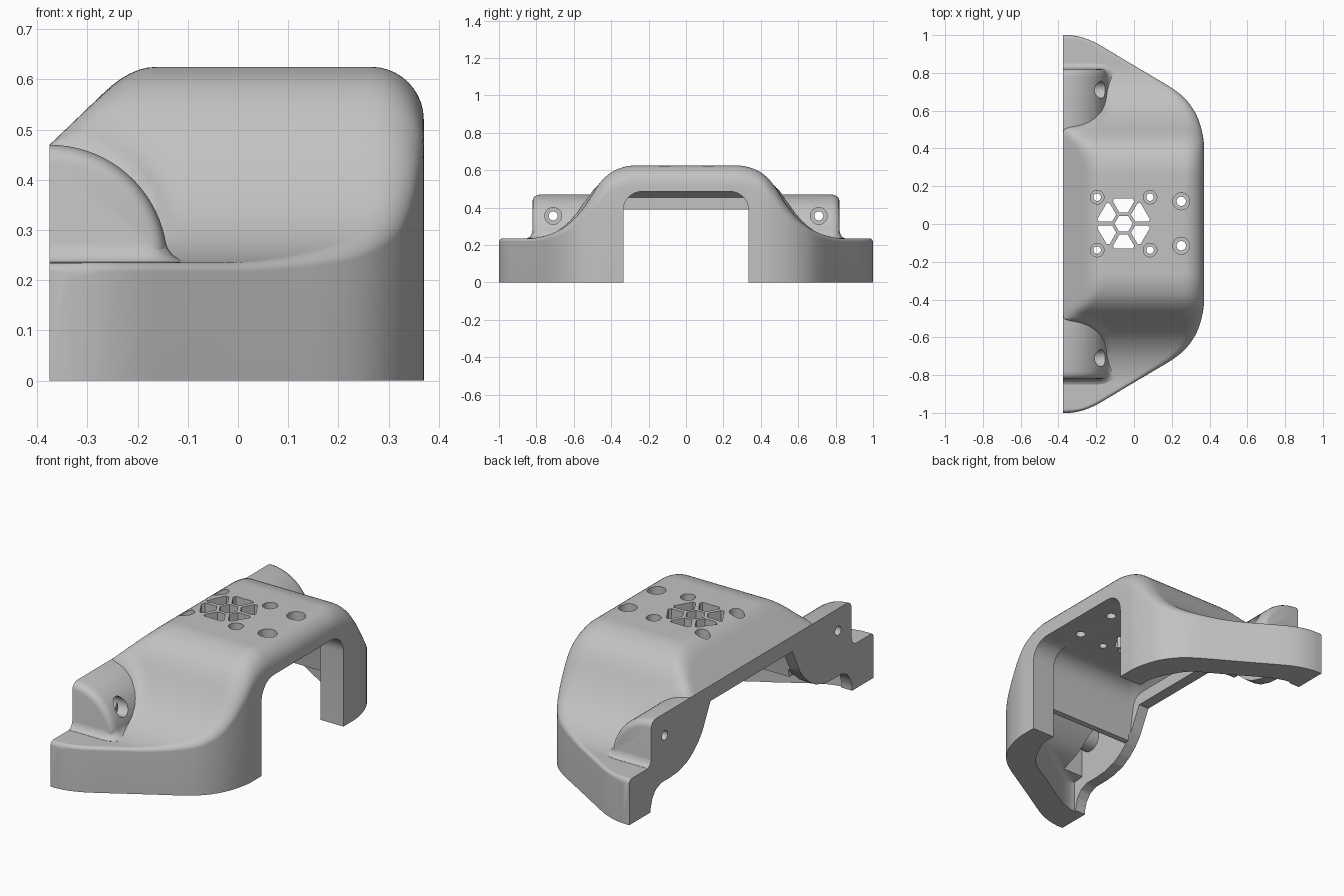
import bpy, bmesh, math

cube = bpy.data.objects.get("Cube")
if cube:
    bpy.data.objects.remove(cube, do_unlink=True)

grey = bpy.data.materials.new("matte grey")
grey.use_nodes = True
GREY = (0.54, 0.54, 0.54, 1)
grey.diffuse_color = GREY
grey.node_tree.nodes["Principled BSDF"].inputs["Base Color"].default_value = GREY


def curve(table, t):
    """Smooth interpolation through (t, value) points."""
    t = min(max(t, table[0][0]), table[-1][0])
    n = len(table)
    k = max(i for i in range(n - 1) if table[i][0] <= t)

    def slope(i):
        a, b = table[max(i - 1, 0)], table[min(i + 1, n - 1)]
        if 0 < i < n - 1 and (table[i][1] - a[1]) * (b[1] - table[i][1]) <= 0:
            return 0
        return (b[1] - a[1]) / (b[0] - a[0])
    (t0, v0), (t1, v1) = table[k], table[k + 1]
    h, s = t1 - t0, (t - t0) / (t1 - t0)
    return (v0 * (1 + 2 * s) * (1 - s) ** 2 + slope(k) * h * s * (1 - s) ** 2
            + v1 * s * s * (3 - 2 * s) + slope(k + 1) * h * s * s * (s - 1))


def blend(a, b, k):
    """Size of a fillet where two heights meet."""
    h = max(k - abs(a - b), 0) / k
    return h * h * k / 4


def make(name, rings):
    """Closed loft through rings of equal length."""
    bm = bmesh.new()
    loops = [[bm.verts.new(p) for p in ring] for ring in rings]
    for a, b in zip(loops, loops[1:]):
        for i in range(len(a)):
            j = (i + 1) % len(a)
            bm.faces.new((a[i], a[j], b[j], b[i]))
    bm.faces.new(loops[0])
    bm.faces.new(loops[-1])
    bmesh.ops.recalc_face_normals(bm, faces=bm.faces)
    mesh = bpy.data.meshes.new(name)
    bm.to_mesh(mesh)
    bm.free()
    mesh.materials.append(grey)
    ob = bpy.data.objects.new(name, mesh)
    bpy.context.collection.objects.link(ob)
    return ob


def prism(name, pts, axis, lo, hi):
    """Extrude a 2D outline along x (points are y, z) or z (points are x, y)."""
    put = (lambda p, d: (d, p[0], p[1])) if axis == "x" else (lambda p, d: (p[0], p[1], d))
    return make(name, [[put(p, d) for p in pts] for d in (lo, hi)])


def arc(cx, cy, rx, ry, start, end, n):
    return [(cx + rx * math.cos(math.radians(start + (end - start) * i / n)),
             cy + ry * math.sin(math.radians(start + (end - start) * i / n))) for i in range(n + 1)]


def circle(cx, cy, r):
    return arc(cx, cy, r, r, 0, 360, 28)[:-1]


def boolean(target, other, op):
    mod = target.modifiers.new("cut", "BOOLEAN")
    mod.operation, mod.object, mod.solver = op, other, "EXACT"
    bpy.context.view_layer.objects.active = target
    bpy.ops.object.modifier_apply(modifier=mod.name)
    bpy.data.objects.remove(other, do_unlink=True)


def lug_fillet(x, a, z):
    """Soft valley between the main body and a lug."""
    d = x + .375
    lug = .235 + math.sqrt(.235 ** 2 - d * d) if d < .225 else .303 - 3.3 * (d - .225)
    return blend(z, lug, .09) * min(1, max(0, (.68 - a) / .12))


def section(y, plan, height, x0, z_back, z_low, radius, lugs):
    """Cross-section at y: sloped back edge, flat top, rounded outer edge."""
    a = abs(y)
    xo, zt = curve(plan, a), curve(height, a)
    d = (curve(plan, a + 0.005) - curve(plan, a - 0.005)) / 0.01
    r = radius(zt)
    rx = min(r * math.hypot(1, d), 0.8 * (xo - x0))
    top = [(x0 + (xo - rx - x0) * i / 36, 0) for i in range(37)]
    top += [(x, r - z) for x, z in arc(xo - rx, 0, rx, r, 90, 0, 10)[1:]]
    pts = []
    for x, drop in top:
        z = zt + (lug_fillet(x, a, zt) if lugs else 0)
        slope = z_back + 0.96 * (x - x0)
        pts.append((x, y, min(z, slope) - blend(z, slope, .05) - drop))
    return [(x0, y, z_low)] + pts + [(xo, y, z_low)]


def mirrored(ys):
    return [-y for y in ys] + [y for y in reversed(ys) if y > 0]


# Outer body: plan outline and S-shaped top line, as functions of distance from centre
outer_plan = [(0, .37), (.2, .37), (.42, .37), (.48, .362), (.55, .342), (.61, .312), (.67, .264),
              (.72, .2), (.78, .1), (.86, -.035), (.92, -.135), (.96, -.205), (.985, -.265),
              (.996, -.31), (1, -.34)]
outer_top = [(0, .625), (.27, .625), (.33, .617), (.39, .594), (.44, .555), (.48, .505), (.51, .456),
             (.55, .397), (.6, .338), (.66, .29), (.72, .26), (.78, .242), (.84, .235),
             (.98, .235), (.992, .231), (1, .22)]
ys = [1, .998, .995, .99, .985, .978, .97, .96, .95, .935] + [.92 - .014 * i for i in range(50)] + [.15, 0]
body = make("bracket_shell", [
    section(y, outer_plan, outer_top, -.375, .47, 0,
            lambda z: .018 + .087 * min(1, max(0, (z - .235) / .3)), True) for y in mirrored(ys)])

# Rounded screw lugs on both ends of the back edge, with a flared skirt at the foot
lug_profile = [(-.375, .15)] + arc(-.375, .235, .235, .235, 90, 8, 18) + [(-.142, .15)]
lug_steps = [(.41, .999), (.78, .999), (.795, .99), (.808, .97), (.817, .935), (.821, .89)]
skirt_steps = [(.2, .048), (.236, .048), (.241, .03), (.25, .016), (.264, .006), (.285, -.002)]
for s in (1, -1):
    boolean(body, make("lug", [[(-.375 + (x + .375) * k, s * y, .15 + (z - .15) * k)
                                for x, z in lug_profile] for y, k in lug_steps]), "UNION")
    boolean(body, make("skirt", [[(-.375, s * .6, z), (-.146 + o, s * .6, z)]
                                 + [(x, s * y, z) for x, y in
                                    arc(-.186, .78, .04 + o, .04 + o * .6, 0, 90, 8)]
                                 + [(-.375, s * (.82 + o * .6), z)] for z, o in skirt_steps]), "UNION")

# Hollow inside: top chamber, a hanging partition, then a thin-walled hollow leg
inner_plan = [(0, .24), (.2, .24), (.4, .24), (.45, .225), (.52, .19), (.6, .13), (.7, -.035),
              (.8, -.2), (.822, -.25), (.835, -.295)]
inner_top = [(0, .49), (.28, .49), (.33, .475), (.37, .43), (.39, .36), (.4, .26), (.41, .21),
             (.44, .21), (.455, .28), (.48, .36), (.51, .355), (.55, .315), (.6, .265), (.66, .218),
             (.72, .19), (.78, .172), (.84, .165)]
ys = [.834, .828, .82, .81] + [.8 - .014 * i for i in range(42)] + [.1, 0]
boolean(body, make("cavity", [section(y, inner_plan, inner_top, -.315, .455, -.1, lambda z: .03, False)
                              for y in mirrored(ys)]), "DIFFERENCE")

# Opening through the outer wall, with rounded upper corners
half = [(.335, -.1)] + arc(.235, .386, .1, .1, 0, 90, 10)
boolean(body, prism("side_opening", half + [(-y, z) for y, z in reversed(half)], "x", .15, .5),
        "DIFFERENCE")

# Curved lower edge of the thin back wall
rim = [(.827, -.1), (.825, .02), (.812, .065), (.785, .1), (.74, .12), (.66, .12), (.6, .125),
       (.53, .145), (.48, .175), (.435, .215), (.4, .26), (.365, .33), (.335, .39)]
boolean(body, prism("back_opening", rim + [(-y, z) for y, z in reversed(rim)], "x", -.5, -.305),
        "DIFFERENCE")

# Hollow lugs with screw bosses and stepped screw holes
hollow = [(-.315, .08)] + arc(-.315, .235, .12, .16, 90, 0, 12) + [(-.195, .08)]
for s in (1, -1):
    boolean(body, make("lug_hollow", [[(x, s * y, z) for x, z in hollow] for y in (.46, .775)]),
            "DIFFERENCE")
    boolean(body, prism("boss", circle(s * .71, .352, .062), "x", -.34, -.23), "UNION")
    boolean(body, prism("screw_hole", circle(s * .71, .355, .024), "x", -.5, 0), "DIFFERENCE")
    boolean(body, prism("screw_head", circle(s * .71, .355, .045), "x", -.25, 0), "DIFFERENCE")

# Stepped mounting holes in the top
for x, y, r in [(-.195, .142, .036), (-.195, -.138, .036), (.085, .142, .036), (.085, -.138, .036),
                (.25, .12, .045), (.25, -.115, .045)]:
    boolean(body, prism("hole", circle(x, y, r * .55), "z", .4, .8), "DIFFERENCE")
    boolean(body, prism("hole_head", circle(x, y, r), "z", .56, .8), "DIFFERENCE")

# Hexagonal vent: one centre hole and six trapezoid holes
VX, VY = -.055, .002
hexagon = [(VX + .048 * math.cos(math.pi / 3 * i), VY + .048 * math.sin(math.pi / 3 * i))
           for i in range(6)]
boolean(body, prism("vent_centre", hexagon, "z", .4, .8), "DIFFERENCE")
slot = [(-.022, .058), (.022, .058), (.056, .117), (.05, .132), (-.05, .132), (-.056, .117)]
for i in range(6):
    c, s = math.cos(math.pi / 3 * i), math.sin(math.pi / 3 * i)
    pts = [(VX + x * c - y * s, VY + x * s + y * c) for x, y in slot]
    boolean(body, prism("vent_slot", pts, "z", .4, .8), "DIFFERENCE")

# Smooth curved surfaces, keep real edges crisp
bpy.ops.object.select_all(action="DESELECT")
body.select_set(True)
bpy.context.view_layer.objects.active = body
bpy.ops.object.shade_smooth_by_angle(angle=math.radians(30))
